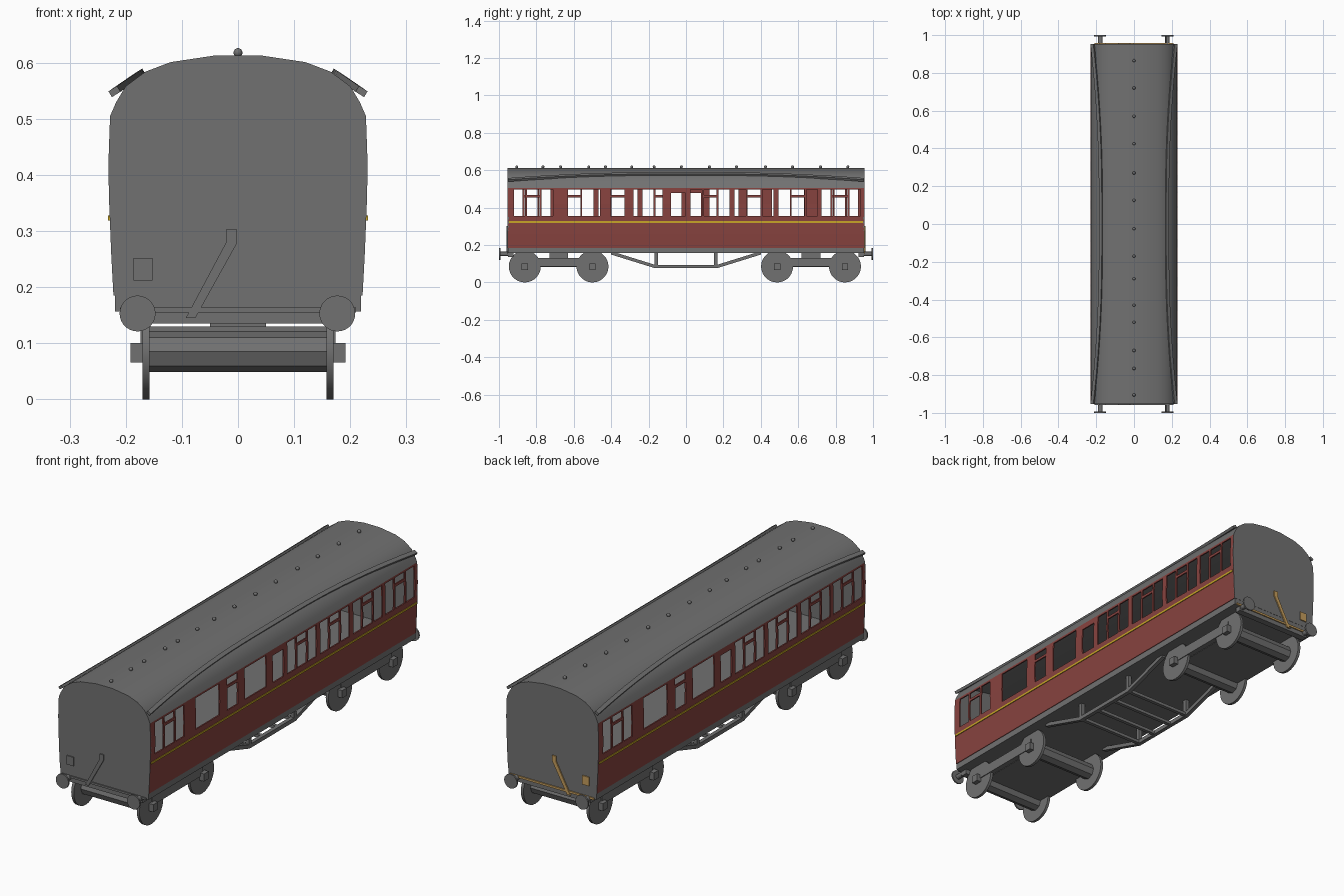
import bpy, bmesh, math
from mathutils import Vector, Matrix

if "Cube" in bpy.data.objects:
    bpy.data.objects.remove(bpy.data.objects["Cube"])


def material(name, rgb):
    m = bpy.data.materials.new(name)
    m.diffuse_color = (*rgb, 1)
    m.use_nodes = True
    m.node_tree.nodes["Principled BSDF"].inputs["Base Color"].default_value = m.diffuse_color
    return m


GREY = material("slate grey", (0.165, 0.165, 0.165))
RED = material("maroon", (0.245, 0.056, 0.050))
YELLOW = material("lining yellow", (0.58, 0.38, 0.02))
ORANGE = material("pipe orange", (0.56, 0.34, 0.11))
L = 0.953  # half length of the body


def finish(name, bm, mat, smooth=False):
    bmesh.ops.recalc_face_normals(bm, faces=bm.faces)
    me = bpy.data.meshes.new(name)
    bm.to_mesh(me)
    bm.free()
    me.materials.append(mat)
    ob = bpy.data.objects.new(name, me)
    bpy.context.collection.objects.link(ob)
    if smooth:
        bpy.ops.object.select_all(action='DESELECT')
        ob.select_set(True)
        bpy.context.view_layer.objects.active = ob
        bpy.ops.object.shade_smooth_by_angle(angle=math.radians(30))
    return ob


def box(name, x0, x1, y0, y1, z0, z1, mat=GREY):
    bm = bmesh.new()
    size = Matrix.Diagonal((x1 - x0, y1 - y0, z1 - z0, 1))
    mid = Matrix.Translation(((x0 + x1) / 2, (y0 + y1) / 2, (z0 + z1) / 2))
    bmesh.ops.create_cube(bm, size=1, matrix=mid @ size)
    return finish(name, bm, mat)


def prism(name, pts, y0, y1, mat=GREY):
    """Outline in x, z extruded along y."""
    bm = bmesh.new()
    f = bm.faces.new([bm.verts.new((x, y0, z)) for x, z in pts])
    new = bmesh.ops.extrude_face_region(bm, geom=[f])["geom"]
    bmesh.ops.translate(bm, vec=(0, y1 - y0, 0),
                        verts=[v for v in new if isinstance(v, bmesh.types.BMVert)])
    return finish(name, bm, mat)


def cylinder(name, centre, radius, depth, axis, sides=28):
    bm = bmesh.new()
    rot = Vector((0, 0, 1)).rotation_difference(Vector(axis)).to_matrix().to_4x4()
    bmesh.ops.create_cone(bm, cap_ends=True, segments=sides, radius1=radius, radius2=radius,
                          depth=depth, matrix=Matrix.Translation(centre) @ rot)
    return finish(name, bm, GREY, smooth=sides > 10)


def sweep(name, sections):
    """Skin a row of equal cross-sections and cap both ends."""
    bm = bmesh.new()
    rings = [[bm.verts.new(p) for p in s] for s in sections]
    n = len(rings[0])
    for a, b in zip(rings, rings[1:]):
        for i in range(n):
            bm.faces.new((a[i], a[(i + 1) % n], b[(i + 1) % n], b[i]))
    bm.faces.new(rings[0])
    bm.faces.new(rings[-1])
    return finish(name, bm, GREY)


# Body cross-section, right half, bottom to top
SIDE = [(0.222, 0.185), (0.226, 0.26), (0.230, 0.36), (0.231, 0.42), (0.228, 0.505)]
ROOF = [(0.228, 0.505), (0.217, 0.53), (0.200, 0.558), (0.165, 0.584), (0.12, 0.601), (0.04, 0.613)]


def side_x(z):
    for (xa, za), (xb, zb) in zip(SIDE, SIDE[1:]):
        if z <= zb:
            return xa + (xb - xa) * (z - za) / (zb - za)
    return SIDE[-1][0]


# Window openings of one side: y0, y1, z0, z1
Z0, Z1 = 0.355, 0.496
BAR0, BAR1 = 0.455, 0.467
windows = []


def droplight(a, b):
    windows.extend([(a, b, Z0, BAR0), (a, b, BAR1, Z1)])


for s in (-0.92, 0.025, 0.26, 0.495, 0.725):   # compartments: quarterlight, door, quarterlight
    windows += [(s, s + 0.060, Z0, Z1), (s + 0.148, s + 0.208, Z0, Z1)]
    droplight(s + 0.070, s + 0.138)
droplight(-0.405, -0.33)                        # corridor door
windows += [(-0.63, -0.46, Z0, Z1), (-0.28, -0.125, Z0, Z1), (-0.08, -0.002, Z0, 0.478)]

# Panelled sides with open windows; the far side is the same turned half round
ys = sorted({-L, L} | {v for w in windows for v in w[:2]})
zs = sorted({z for _, z in SIDE} | {v for w in windows for v in w[2:]})
for sign, label in ((1, "right"), (-1, "left")):
    bm = bmesh.new()
    grid = [[bm.verts.new((sign * side_x(z), sign * y, z)) for z in zs] for y in ys]
    for i in range(len(ys) - 1):
        for j in range(len(zs) - 1):
            cy, cz = (ys[i] + ys[i + 1]) / 2, (zs[j] + zs[j + 1]) / 2
            if not any(a < cy < b and c < cz < d for a, b, c, d in windows):
                bm.faces.new((grid[i][j], grid[i + 1][j], grid[i + 1][j + 1], grid[i][j + 1]))
    wall = finish(label + "_side", bm, RED)
    # outward side, then thicken inwards
    if wall.data.polygons[0].normal.x * sign < 0:
        wall.data.flip_normals()
    mod = wall.modifiers.new("thickness", 'SOLIDIFY')
    mod.thickness = 0.006
    mod.offset = -1
    # Waist lining
    a, b = sorted((sign * 0.226, sign * 0.2315))
    box(label + "_waist_line", a, b, -L + 0.006, L - 0.006, 0.319, 0.328, YELLOW)

# Roof shell
arch = ROOF + [(-x, z) for x, z in reversed(ROOF)]
inner = [(x * 0.972, z - (0.007 if 1 < i < len(arch) - 2 else 0)) for i, (x, z) in enumerate(arch)]
bm = bmesh.new()
loops = [[bm.verts.new((x, y, z)) for x, z in arch + inner[::-1]] for y in (-L, L)]
n = len(loops[0])
for i in range(n):
    k = (i + 1) % n
    bm.faces.new((loops[0][i], loops[0][k], loops[1][k], loops[1][i]))
finish("roof", bm, GREY, smooth=True)

# End panels with step pipe, box and bottom rail
outline = SIDE + ROOF[1:]
outline = outline + [(-x, z) for x, z in reversed(outline)]
pipe = [(-0.002, 0.303), (-0.002, 0.278), (-0.076, 0.145), (-0.093, 0.145), (-0.021, 0.280), (-0.021, 0.303)]
for s, label, mat in ((-1, "front", GREY), (1, "back", ORANGE)):
    def span(a, b):
        return sorted((s * a, s * b))
    prism(label + "_end", outline, *span(L - 0.006, L + 0.001))
    prism(label + "_pipe", pipe, *span(L, L + 0.006), mat)
    box(label + "_end_box", -0.186, -0.152, *span(L, L + 0.006), 0.212, 0.252, mat)
    box(label + "_end_rail", -0.21, 0.21, *span(L, L + 0.005), 0.155, 0.164, mat)
    box(label + "_headstock", -0.19, 0.19, *span(L - 0.03, L), 0.135, 0.16)
    for x in (-0.179, 0.177):
        cylinder(label + "_buffer_shank", (x, s * 0.972, 0.153), 0.012, 0.045, (0, 1, 0), 12)
        cylinder(label + "_buffer_head", (x, s * 0.9965, 0.153), 0.032, 0.007, (0, 1, 0))

# Floor and underframe
box("underframe", -0.219, 0.219, -L, L, 0.157, 0.19)

# Curved rain strips, lying on the roof slope
along, up = Vector((0.85, 0, -0.53)), Vector((0.53, 0, 0.85))
for s in (-1, 1):
    rows = []
    for i in range(25):
        y = -L + 2 * L * i / 24
        t = max(0, (abs(y) - 0.15) / (L - 0.15)) ** 2
        c = Vector((0.176 + 0.045 * t, y, 0.579 - 0.031 * t))
        quad = [c + along * a + up * b for a, b in
                ((-0.010, -0.006), (0.008, -0.006), (0.008, 0.006), (-0.010, 0.006))]
        rows.append([(s * p.x, p.y, p.z) for p in quad])
    sweep("rain_strip", rows)

# Roof ventilators
for y in (0.865, 0.72, 0.57, 0.425, 0.27, 0.125, -0.025, -0.17, -0.29, -0.43, -0.52, -0.67, -0.765, -0.905):
    bm = bmesh.new()
    bmesh.ops.create_uvsphere(bm, u_segments=12, v_segments=8, radius=0.008,
                              matrix=Matrix.Translation((0, y, 0.618)))
    finish("roof_vent", bm, GREY, smooth=True)

# Bogies
for pair in ((-0.862, -0.5), (0.487, 0.85)):
    mid = sum(pair) / 2
    box("bogie_frame", -0.15, 0.15, pair[0], pair[1], 0.082, 0.130)
    box("bogie_pivot", -0.05, 0.05, mid - 0.05, mid + 0.05, 0.12, 0.16)
    for s in (-1, 1):
        a, b = sorted((s * 0.15, s * 0.174))
        box("bogie_side", a, b, pair[0], pair[1], 0.084, 0.130)
    for y in pair:
        cylinder("axle", (0, y, 0.085), 0.036, 0.32, (1, 0, 0), 8)
        for s in (-1, 1):
            cylinder("wheel", (s * 0.164, y, 0.0855), 0.0855, 0.013, (1, 0, 0))
            a, b = sorted((s * 0.165, s * 0.192))
            box("axle_box", a, b, y - 0.017, y + 0.017, 0.066, 0.100)

# Truss rods, posts and cross bars under the floor
path = [(-0.40, 0.158), (-0.165, 0.085), (0.165, 0.085), (0.40, 0.158)]
for s in (-1, 1):
    x0, x1 = s * 0.165 - 0.009, s * 0.165 + 0.009
    sweep("truss_rod", [[(x0, y, z - 0.009), (x1, y, z - 0.009), (x1, y, z + 0.009), (x0, y, z + 0.009)]
                        for y, z in path])
    for y in (-0.16, 0.16):
        box("truss_post", x0, x1, y - 0.009, y + 0.009, 0.085, 0.16)
for y in (-0.16, -0.055, 0.055, 0.16):
    box("truss_cross_bar", -0.165, 0.165, y - 0.008, y + 0.008, 0.078, 0.092)
